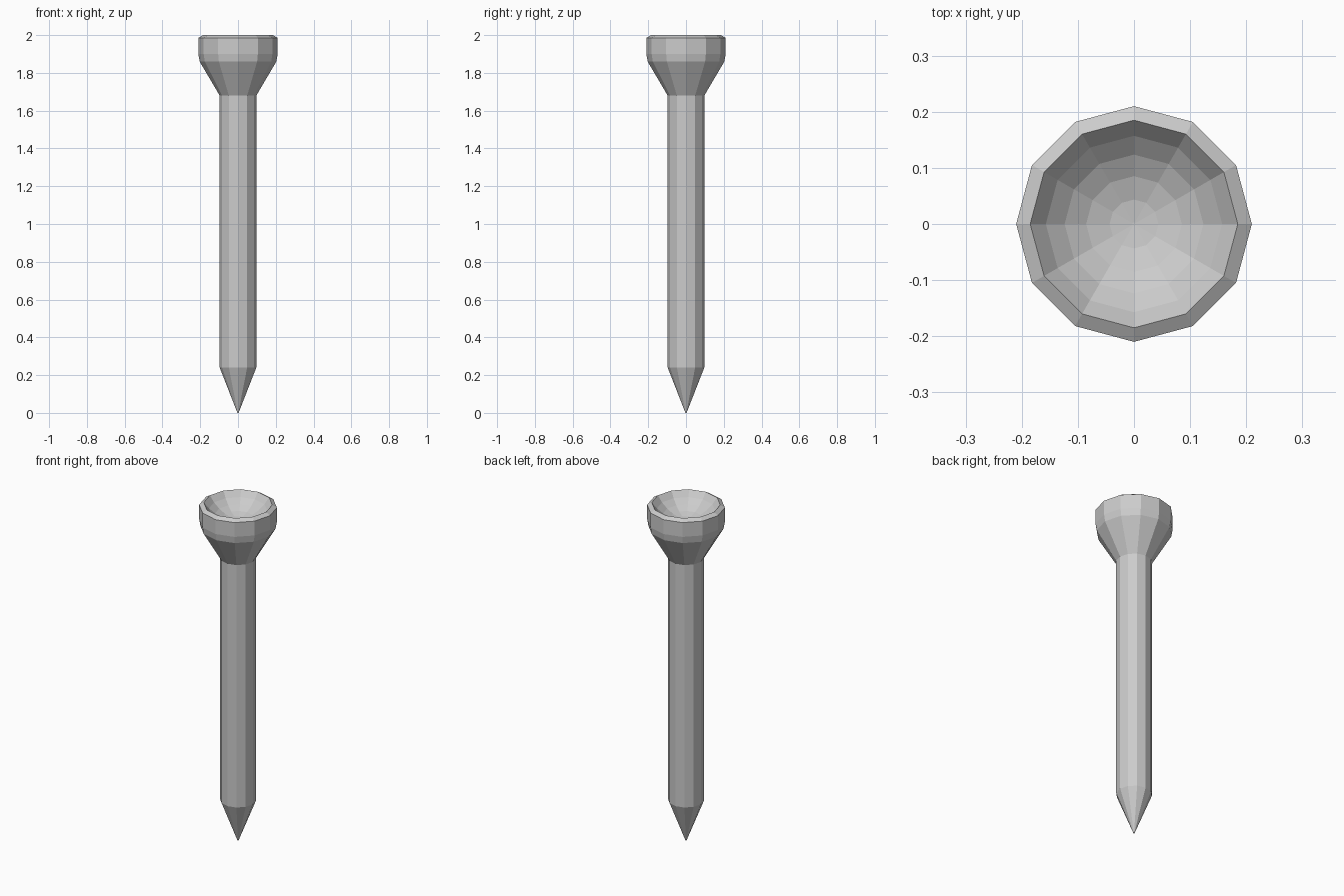
import bpy, bmesh, math

if "Cube" in bpy.data.objects:
    bpy.data.objects.remove(bpy.data.objects["Cube"])

SIDES = 12

# Outer profile (radius, height) from the point up to the rim
profile = [(0.003, 0.0), (0.097, 0.24), (0.097, 1.68), (0.203, 1.86),
           (0.21, 1.90), (0.21, 1.985), (0.185, 2.0)]

# Spherical cup, from the rim down to the middle
R, STEP, N = 0.22, math.radians(11.4), 5
centre_z = 2.0 + R * math.cos(N * STEP)
for i in range(N - 1, 0, -1):
    profile.append((R * math.sin(i * STEP), centre_z - R * math.cos(i * STEP)))
profile.append((0.003, centre_z - R))

# Revolve the profile into flat-sided rings
bm = bmesh.new()
rings = []
for r, z in profile:
    rings.append([bm.verts.new((r * math.cos(k * math.tau / SIDES),
                                r * math.sin(k * math.tau / SIDES), z))
                  for k in range(SIDES)])
for a, b in zip(rings, rings[1:]):
    for k in range(SIDES):
        n = (k + 1) % SIDES
        bm.faces.new((a[k], a[n], b[n], b[k]))

# Close the point and the cup bottom
bm.faces.new(rings[0][::-1])
bm.faces.new(rings[-1])
bmesh.ops.recalc_face_normals(bm, faces=bm.faces[:])

mesh = bpy.data.meshes.new("cupped_peg")
bm.to_mesh(mesh)
bm.free()
bpy.context.collection.objects.link(bpy.data.objects.new("cupped_peg", mesh))
